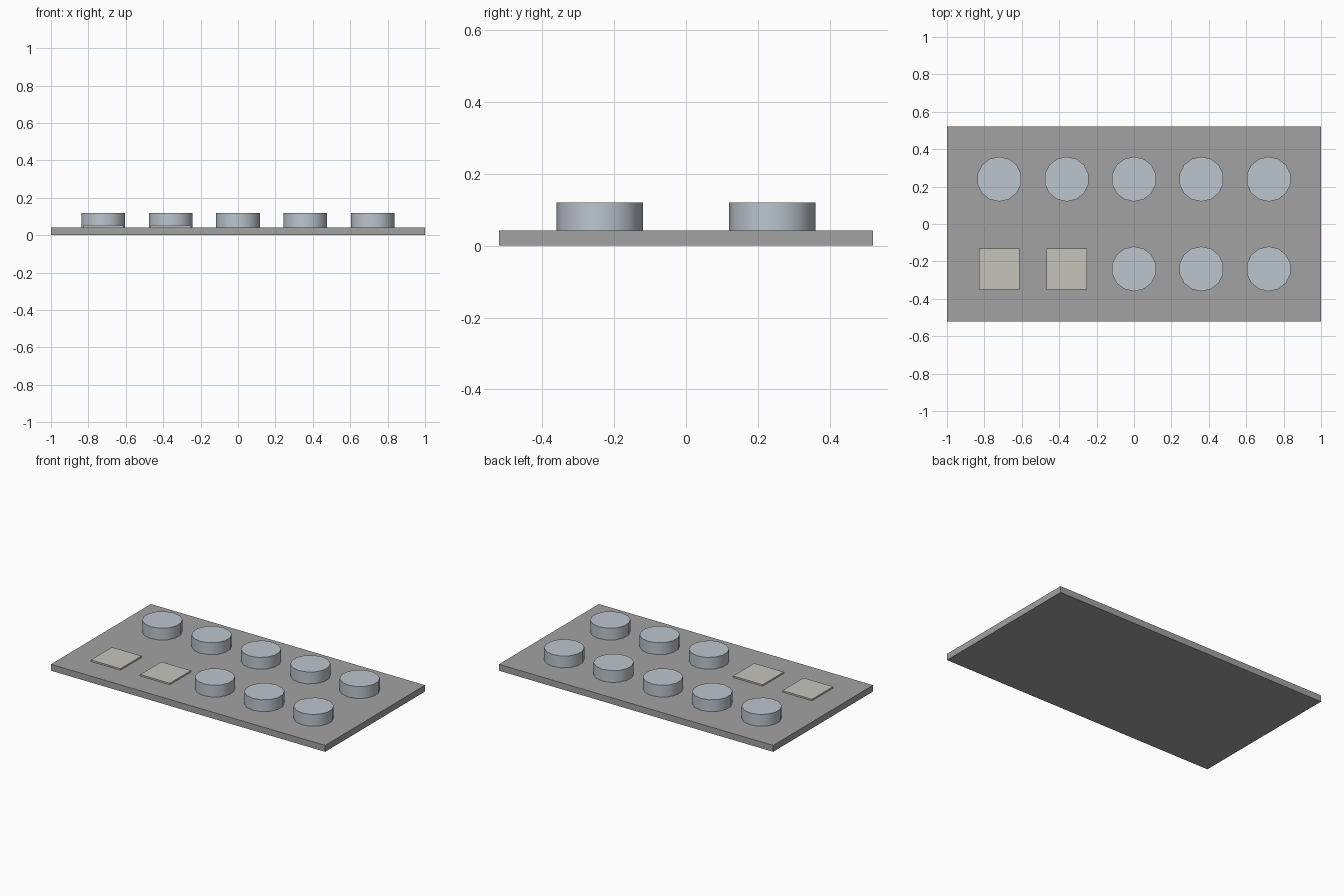
import bpy

if "Cube" in bpy.data.objects:
    bpy.data.objects.remove(bpy.data.objects["Cube"])

PLATE_TOP = 0.042
STUD_TOP = 0.12
SPACING = 0.36
ROW_Y = 0.24


def material(name, color):
    mat = bpy.data.materials.new(name)
    mat.diffuse_color = color
    mat.use_nodes = True
    mat.node_tree.nodes["Principled BSDF"].inputs["Base Color"].default_value = mat.diffuse_color
    return mat


def finish(name, mat=None):
    obj = bpy.context.object
    obj.name = name
    if mat:
        obj.data.materials.append(mat)
    return obj


def box(name, x, y, z0, z1, width, depth, mat=None):
    bpy.ops.mesh.primitive_cube_add(size=1, location=(x, y, (z0 + z1) / 2))
    bpy.context.object.scale = (width, depth, z1 - z0)
    bpy.ops.object.transform_apply(location=False, rotation=False, scale=True)
    return finish(name, mat)


def button(name, x, y, mat):
    bpy.ops.mesh.primitive_cylinder_add(
        vertices=14, radius=0.12, depth=STUD_TOP - PLATE_TOP,
        location=(x, y, (STUD_TOP + PLATE_TOP) / 2))
    obj = finish(name, mat)
    bpy.ops.object.shade_smooth_by_angle()
    return obj


blue_grey = material("pale_blue_grey", (0.50, 0.56, 0.62, 1))
beige = material("pale_beige", (0.56, 0.55, 0.50, 1))
grey = material("plate_grey", (0.36, 0.36, 0.36, 1))

# Base plate
box("base_plate", 0, 0, 0, PLATE_TOP, 2.0, 1.04, grey)

# Two rows of five: round buttons, with two flat tiles at the front left
for row, y in (("back", ROW_Y), ("front", -ROW_Y)):
    for i in range(5):
        x = (i - 2) * SPACING
        if row == "front" and i < 2:
            box(f"flat_tile_{i + 1}", x, y, PLATE_TOP, PLATE_TOP + 0.01,
                0.216, 0.22, beige)
        else:
            button(f"{row}_button_{i + 1}", x, y, blue_grey)
